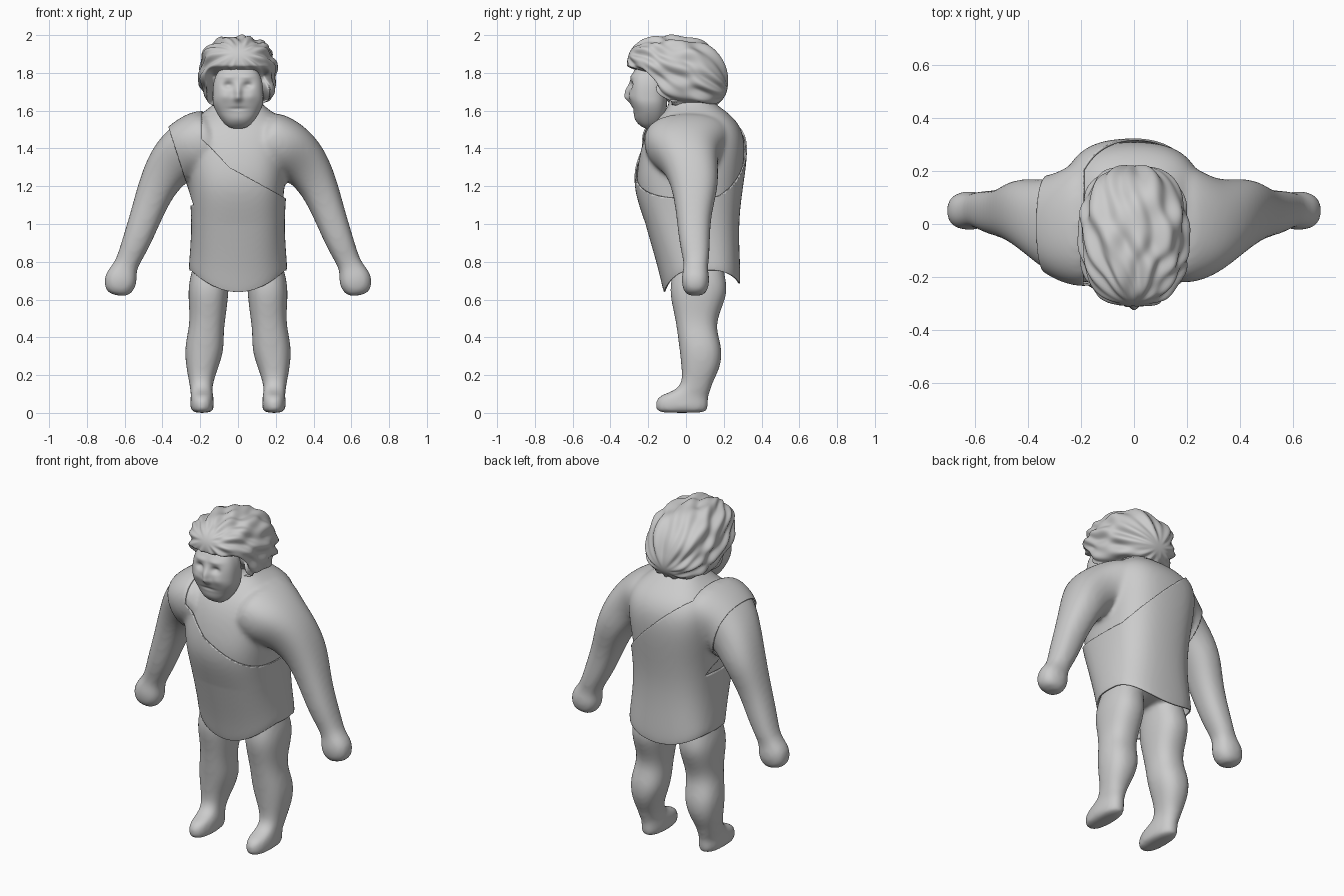
import bpy, bmesh, math
from mathutils import Vector

cube = bpy.data.objects.get("Cube")
if cube:
    bpy.data.objects.remove(cube, do_unlink=True)

clay = bpy.data.materials.new("clay grey")
clay.use_nodes = True
clay.diffuse_color = (0.6, 0.6, 0.6, 1)
clay.node_tree.nodes["Principled BSDF"].inputs["Base Color"].default_value = (0.6, 0.6, 0.6, 1)

# Cross-sections: x, y, z, half width, half depth
TORSO = [(0, .095, .6, .272, .195), (0, .08, .75, .262, .212), (0, .05, .9, .252, .233),
         (0, .025, 1.05, .25, .26), (0, .01, 1.2, .262, .296), (0, .03, 1.35, .28, .298),
         (0, .045, 1.46, .285, .283), (0, .05, 1.54, .265, .242), (0, .05, 1.6, .19, .175),
         (0, .03, 1.65, .12, .12)]
ARM = [(.1, .02, 1.475, .145, .24), (.2, 0, 1.435, .155, .23), (.28, -.015, 1.385, .152, .19),
       (.36, .02, 1.315, .13, .148), (.43, .05, 1.2, .102, .126), (.485, .04, 1.05, .085, .092),
       (.54, .045, .9, .076, .083), (.585, .055, .8, .062, .068), (.602, .05, .76, .068, .064),
       (.62, .05, .71, .092, .078), (.635, .05, .65, .078, .068), (.64, .05, .62, .045, .042)]
LEG = [(.12, .07, .85, .09, .12), (.15, .065, .72, .104, .142), (.158, .068, .64, .11, .16),
       (.16, .056, .52, .097, .118), (.168, .055, .44, .093, .104), (.178, .08, .34, .107, .116),
       (.192, .08, .24, .086, .105), (.195, .06, .16, .064, .08), (.194, .035, .115, .058, .096),
       (.19, -.02, .09, .06, .138), (.19, -.022, .045, .065, .143), (.19, -.022, .005, .061, .139),
       (.19, -.022, 0, .03, .1)]


def power(value, p):
    return math.copysign(abs(value) ** p, value)


def loft(bm, sections, side=1, grow=0.0, curve=.85, sides=20):
    """Skin a chain of rounded sections, each square to the path in the xz plane."""
    rings = []
    for i, (x, y, z, r, d) in enumerate(sections):
        a, b = sections[max(i - 1, 0)], sections[min(i + 1, len(sections) - 1)]
        t = Vector((b[0] - a[0], b[2] - a[2])).normalized()
        ring = []
        for k in range(sides):
            ang = math.tau * k / sides
            c = power(math.cos(ang), curve) * (r + grow)
            s = power(math.sin(ang), curve) * (d + grow)
            ring.append(bm.verts.new((side * (x + t.y * c), y + s, z - t.x * c)))
        rings.append(ring)
    for lower, upper in zip(rings, rings[1:]):
        for k in range(sides):
            n = (k + 1) % sides
            bm.faces.new((lower[k], lower[n], upper[n], upper[k]))
    bm.faces.new(rings[0])
    bm.faces.new(rings[-1])


def make(name, bm):
    bmesh.ops.recalc_face_normals(bm, faces=bm.faces)
    mesh = bpy.data.meshes.new(name)
    bm.to_mesh(mesh)
    bm.free()
    for p in mesh.polygons:
        p.use_smooth = True
    mesh.materials.append(clay)
    obj = bpy.data.objects.new(name, mesh)
    bpy.context.collection.objects.link(obj)
    return obj


def fuse(obj, voxel=.012, rounds=14):
    obj.modifiers.new("round", "SUBSURF").levels = 2
    obj.modifiers["round"].render_levels = 2
    remesh = obj.modifiers.new("fuse", "REMESH")
    remesh.mode = "VOXEL"
    remesh.voxel_size = voxel
    remesh.use_smooth_shade = True
    soft = obj.modifiers.new("soften", "SMOOTH")
    soft.factor, soft.iterations = .5, rounds


def step(a, b, value):
    t = min(max((value - a) / (b - a), 0), 1)
    return t * t * (3 - 2 * t)


# Body: torso, neck, arms and legs fused into one skin
bm = bmesh.new()
loft(bm, TORSO[1:] + [(0, -.06, 1.75, .09, .1)], grow=-.014, curve=.74)
for side in (1, -1):
    loft(bm, ARM, side)
    loft(bm, LEG, side)
fuse(make("body", bm))

# Tunic: a looser torso and right shoulder, trimmed to a one-shoulder garment
bm = bmesh.new()
loft(bm, TORSO, curve=.74)
loft(bm, ARM[:6], -1, .014)
pattern = make("tunic_pattern", bm)
fuse(pattern)
bpy.context.view_layer.update()
graph = bpy.context.evaluated_depsgraph_get()
cloth = bpy.data.meshes.new_from_object(pattern.evaluated_get(graph))
bpy.data.objects.remove(pattern, do_unlink=True)
bm = bmesh.new()
bm.from_mesh(cloth)
bpy.data.meshes.remove(cloth)

# Each cut is a point and an outward direction
hem = (Vector((0, 0, .7)), Vector((0, 0, -1)))
neckline = [(Vector((0, 0, 1.275)), Vector((.55, 0, 1))),
            (Vector((0, 0, 1.325)), Vector((.95, -.25, 1))),
            (Vector((-.19, 0, 0)), Vector((1, 0, 0)))]
armhole = (Vector((-.268, 0, 1.2)), Vector((-1, 0, -.32)))
for co, no in [hem, armhole] + neckline:
    bmesh.ops.bisect_plane(bm, geom=bm.verts[:] + bm.edges[:] + bm.faces[:],
                           plane_co=co, plane_no=no)


def outside(point, cut):
    return (point - cut[0]).dot(cut[1]) > 0


waste = []
for f in bm.faces:
    c = f.calc_center_median()
    if (outside(c, hem) or all(outside(c, n) for n in neckline)
            or (c.z > 1.1 and outside(c, armhole)) or (c.z < 1.2 and c.x < -.29)):
        waste.append(f)
bmesh.ops.delete(bm, geom=waste, context="FACES")
# Hem dips at the front and back and rises at the sides
for v in bm.verts:
    if v.co.z < 1:
        dip = .06 - .045 * step(-.05, .2, v.co.y)
        lift = (dip + .055) * min(abs(v.co.x) / .25, 1) ** 2 - dip
        v.co.z += lift * (1 - v.co.z) / .3
tunic = make("tunic", bm)
thick = tunic.modifiers.new("thickness", "SOLIDIFY")
thick.thickness, thick.offset = .008, -1


def rounded_ball(bm, detail, p):
    """Sphere squared off slightly; returns its vertices on a unit shape."""
    bmesh.ops.create_icosphere(bm, subdivisions=detail, radius=1)
    for v in bm.verts:
        v.co /= sum(abs(c) ** p for c in v.co) ** (1 / p)
    return bm.verts


# Face: rounded block with sculpted features: x, z, spread x, spread z, push
FEATURES = [(0, 1.695, .02, .04, .024), (0, 1.665, .028, .016, .01), (.052, 1.735, .026, .018, -.02),
            (.05, 1.78, .04, .014, .008), (.07, 1.675, .028, .025, .006),
            (0, 1.61, .045, .008, -.006), (0, 1.55, .05, .03, .006)]
bm = bmesh.new()
for v in rounded_ball(bm, 6, 2.7):
    p = v.co
    taper = 1 - .25 * step(-.1, -1, p.z)
    x, y, z = p.x * .134 * taper, -.2 + p.y * .1, 1.675 + p.z * .17
    y += .018 * step(1.68, 1.58, z) * step(.2, -.6, p.y)
    if p.y < 0:
        for fx, fz, sx, sz, push in FEATURES:
            y += p.y * push * math.exp(-((abs(x) - fx) / sx) ** 2 - ((z - fz) / sz) ** 2)
    v.co = (x, y, z)
make("face", bm)

# Hair: swept-back mass of wavy locks, hollowed around the face
bm = bmesh.new()
for v in rounded_ball(bm, 6, 2.5):
    p = v.co.copy()
    across = p.z + .6 * p.y
    ang = math.atan2(p.x, across)
    wave = math.sin(9 * ang + 2 * math.sin(4 * p.y + 1.5 * p.x))
    wave += .6 * math.sin(15 * ang - 2 * math.sin(5 * p.y + 2 * p.x) + 1)
    locks = .0085 * wave * step(.1, .9, math.hypot(p.x, across))
    q = Vector((p.x * .2, p.y * .258, p.z * .194)) + p.normalized() * locks
    q.y -= .045 + q.z * .22
    q.z += 1.796
    hollow = step(1.84, 1.78, q.z) * step(.185, .125, abs(q.x)) * step(-.07, -.16, q.y)
    q.y += .13 * hollow
    v.co = q
make("hair", bm)
